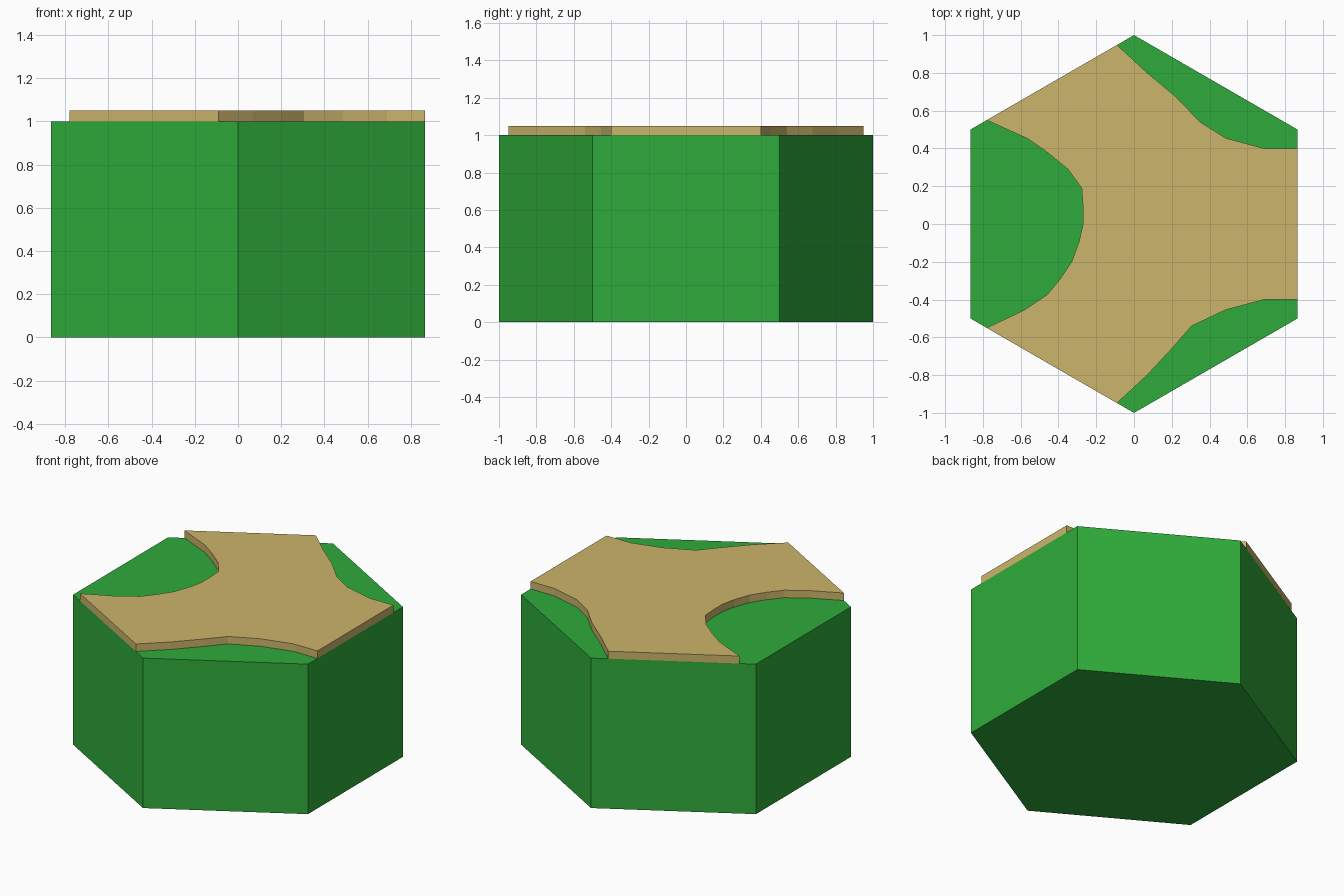
import bpy, bmesh
from math import cos, sin, radians

if "Cube" in bpy.data.objects:
    bpy.data.objects.remove(bpy.data.objects["Cube"])


def material(name, color):
    mat = bpy.data.materials.new(name)
    mat.diffuse_color = (*color, 1)
    mat.use_nodes = True
    mat.node_tree.nodes["Principled BSDF"].inputs["Base Color"].default_value = mat.diffuse_color
    return mat


def prism(name, outline, z0, z1, mat):
    """Extrude a flat outline from z0 up to z1."""
    bm = bmesh.new()
    face = bm.faces.new([bm.verts.new((x, y, z0)) for x, y in outline])
    ext = bmesh.ops.extrude_face_region(bm, geom=[face], use_keep_orig=True)
    top = [v for v in ext["geom"] if isinstance(v, bmesh.types.BMVert)]
    bmesh.ops.translate(bm, verts=top, vec=(0, 0, z1 - z0))
    bmesh.ops.recalc_face_normals(bm, faces=bm.faces)
    mesh = bpy.data.meshes.new(name)
    bm.to_mesh(mesh)
    bm.free()
    mesh.materials.append(mat)
    obj = bpy.data.objects.new(name, mesh)
    bpy.context.collection.objects.link(obj)
    return obj


grass = material("grass", (0.028, 0.41, 0.043))
dirt = material("dirt", (0.60, 0.46, 0.145))

# Hexagonal ground tile, corners pointing front and back
hexagon = [(cos(radians(30 + 60 * i)), sin(radians(30 + 60 * i))) for i in range(6)]
prism("ground_tile", hexagon, 0, 1, grass)

# Three-way path: each bank runs between two tile edges
s = hexagon[0][0]
back_bank = [(-0.09, 0.948), (0.07, 0.80), (0.22, 0.675), (0.35, 0.54),
             (0.485, 0.455), (0.69, 0.40), (s, 0.40)]
front_bank = [(s, -0.40), (0.69, -0.40), (0.485, -0.455), (0.305, -0.54),
              (0.20, -0.66), (0.07, -0.80), (-0.09, -0.948)]
left_bank = [(-0.78, -0.55), (-0.58, -0.455), (-0.46, -0.375), (-0.39, -0.29),
             (-0.33, -0.20), (-0.29, -0.09), (-0.27, 0.0), (-0.27, 0.09),
             (-0.277, 0.19), (-0.35, 0.29), (-0.46, 0.38), (-0.56, 0.45), (-0.78, 0.55)]
prism("path", back_bank + front_bank + left_bank, 1, 1.05, dirt)
